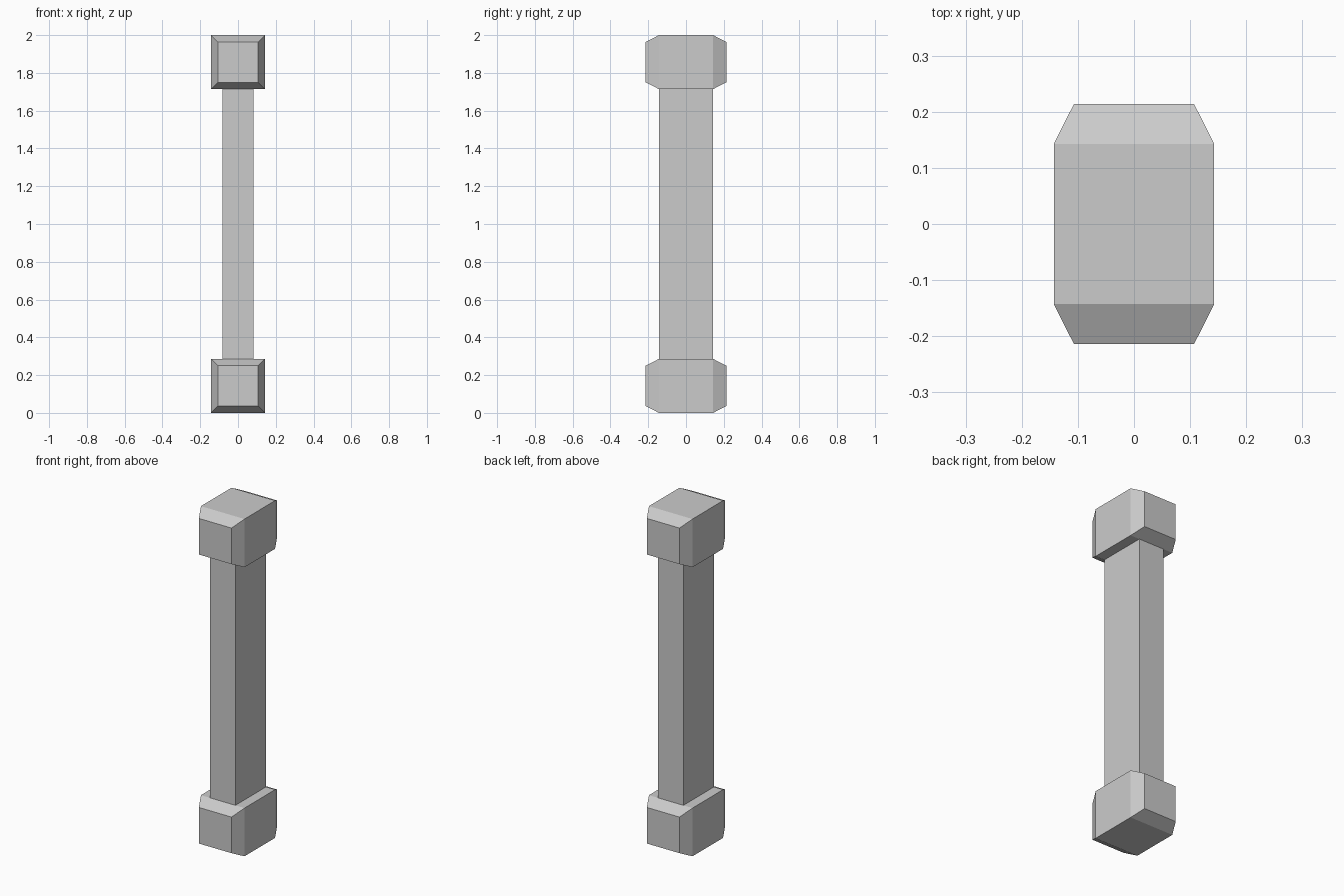
import bpy
import bmesh

if "Cube" in bpy.data.objects:
    bpy.data.objects.remove(bpy.data.objects["Cube"])

HEIGHT = 2.0
CAP = 0.143        # half width of an end block
CAP_FACE = 0.107   # half width of its tapered front/back face
CAP_DEPTH = 0.214  # half depth including the tapers
SHAFT_X = 0.083    # half width of the shaft


def loft(name, sections, z):
    """Join rectangular sections (y, half_x, half_z) along y into a closed solid."""
    bm = bmesh.new()
    rings = [[bm.verts.new((sx * hx, y, sz * hz))
              for sx, sz in ((-1, -1), (1, -1), (1, 1), (-1, 1))]
             for y, hx, hz in sections]
    for a, b in zip(rings, rings[1:]):
        for i in range(4):
            j = (i + 1) % 4
            bm.faces.new((a[i], a[j], b[j], b[i]))
    bm.faces.new(rings[0])
    bm.faces.new(rings[-1])
    bmesh.ops.recalc_face_normals(bm, faces=bm.faces)
    mesh = bpy.data.meshes.new(name)
    bm.to_mesh(mesh)
    bm.free()
    obj = bpy.data.objects.new(name, mesh)
    obj.location.z = z
    bpy.context.collection.objects.link(obj)
    return obj


# End blocks, tapered towards front and back
block = [(-CAP_DEPTH, CAP_FACE, CAP_FACE), (-CAP, CAP, CAP),
         (CAP, CAP, CAP), (CAP_DEPTH, CAP_FACE, CAP_FACE)]
loft("bottom_block", block, CAP)
loft("top_block", block, HEIGHT - CAP)

# Straight shaft between the blocks
half_shaft = HEIGHT / 2 - 2 * CAP
loft("shaft", [(-CAP, SHAFT_X, half_shaft), (CAP, SHAFT_X, half_shaft)], HEIGHT / 2)
